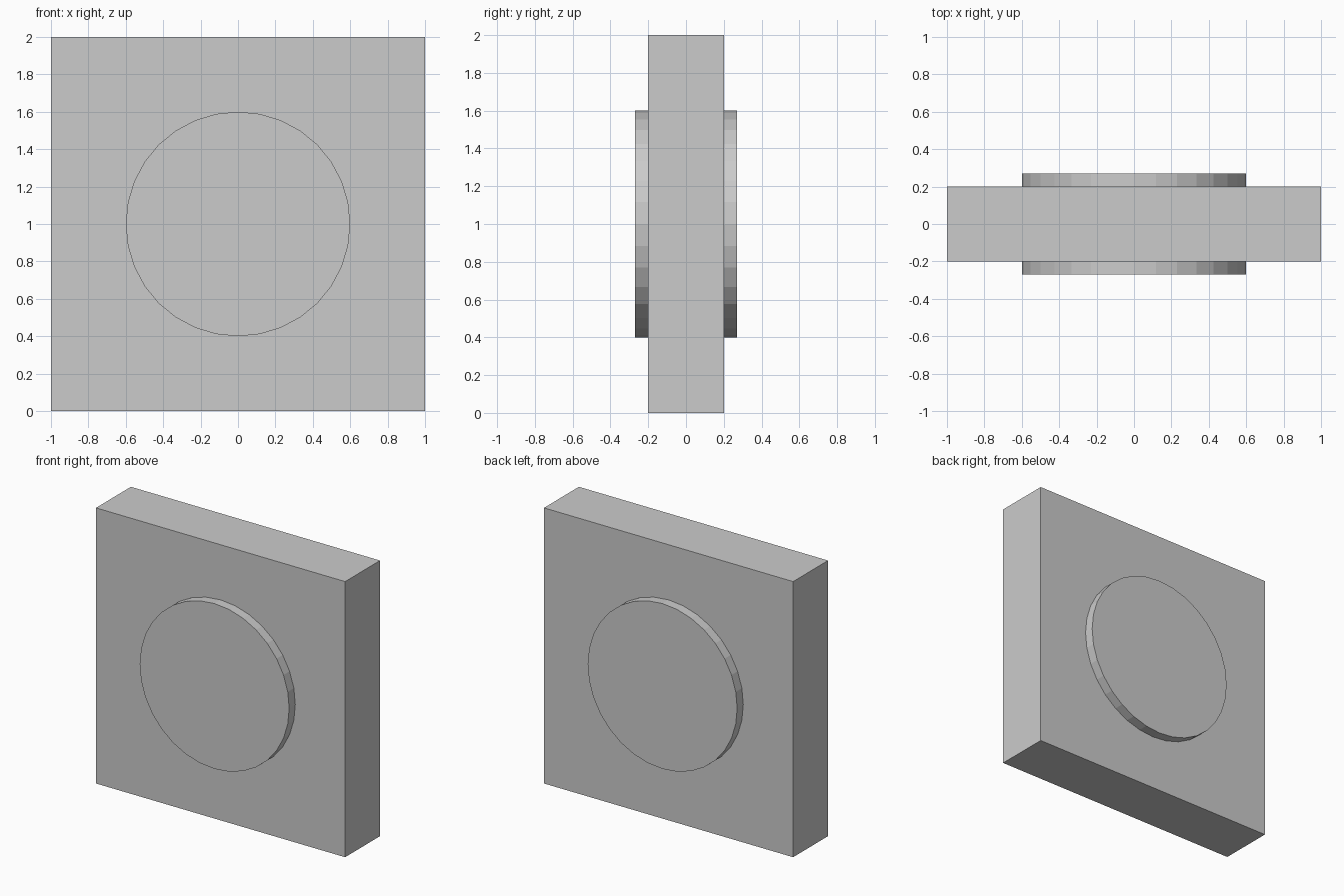
import bpy
from math import pi

if "Cube" in bpy.data.objects:
    bpy.data.objects.remove(bpy.data.objects["Cube"])

# Square slab standing upright
bpy.ops.mesh.primitive_cube_add(size=1, location=(0, 0, 1))
slab = bpy.context.object
slab.name = "square_slab"
slab.scale = (2, 0.4, 2)
bpy.ops.object.transform_apply(location=False, rotation=False, scale=True)

# Round disc through the slab, standing proud of both faces
bpy.ops.mesh.primitive_cylinder_add(vertices=32, radius=0.6, depth=0.54,
                                    location=(0, 0, 1), rotation=(pi / 2, 0, 0))
bpy.context.object.name = "round_disc"
bpy.ops.object.transform_apply(location=False, rotation=True, scale=False)
